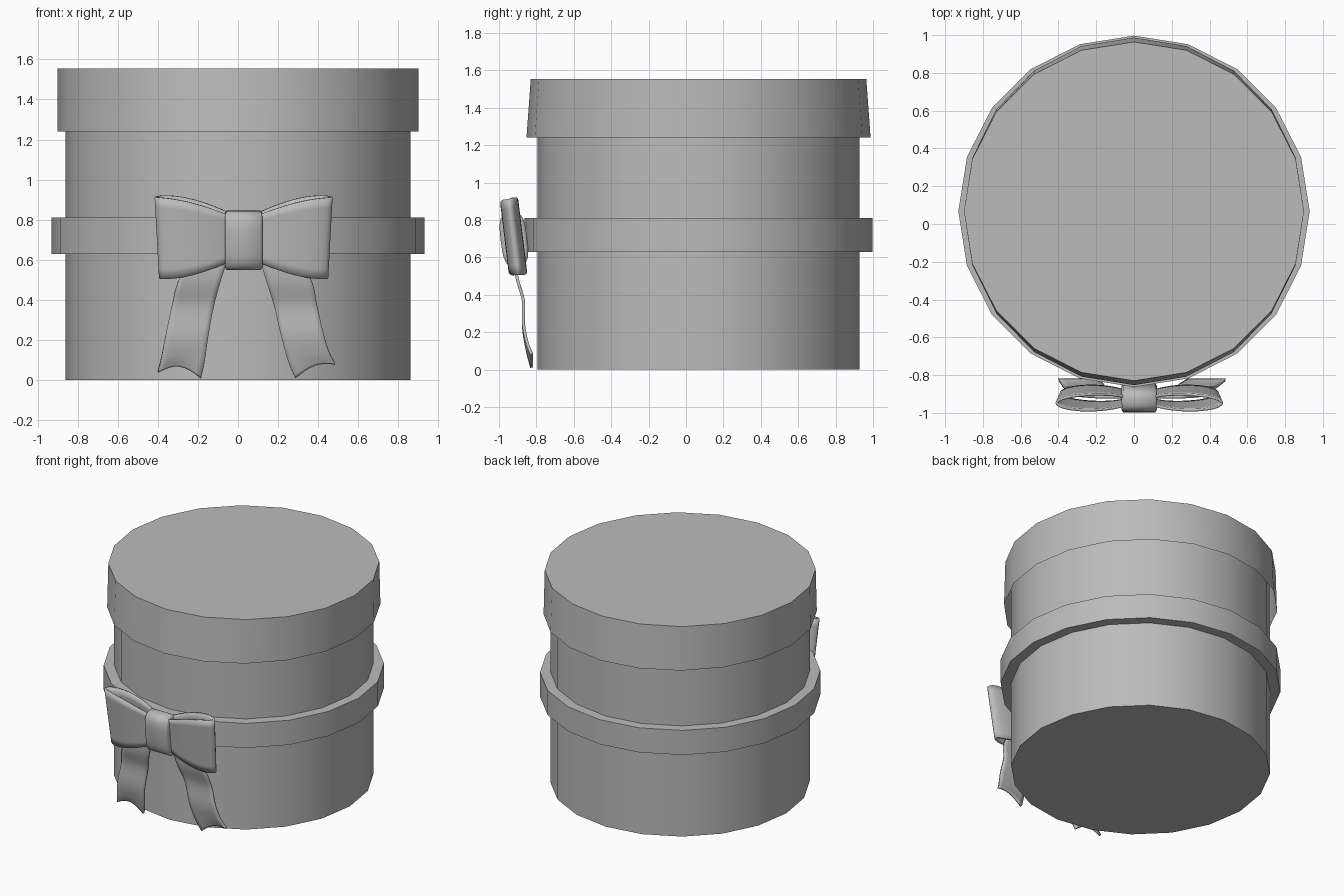
import bpy, bmesh, math
from mathutils import Vector

cube = bpy.data.objects.get("Cube")
if cube:
    bpy.data.objects.remove(cube, do_unlink=True)

GREY = (0.5, 0.5, 0.5, 1)
grey = bpy.data.materials.new("plain grey")
grey.use_nodes = True
grey.diffuse_color = GREY
grey.node_tree.nodes["Principled BSDF"].inputs["Base Color"].default_value = GREY

SIDES = 20
BOX_Y = 0.067                              # centre of the round box
BOW = Vector((0.028, -0.922, 0.71))        # centre of the bow
TILT = 0.122                               # the bow leans forward at the top


def finish(name, bm, angle=35):
    bmesh.ops.recalc_face_normals(bm, faces=bm.faces)
    mesh = bpy.data.meshes.new(name)
    bm.to_mesh(mesh)
    bm.free()
    mesh.materials.append(grey)
    obj = bpy.data.objects.new(name, mesh)
    bpy.context.collection.objects.link(obj)
    bpy.ops.object.select_all(action='DESELECT')
    bpy.context.view_layer.objects.active = obj
    obj.select_set(True)
    bpy.ops.object.shade_smooth_by_angle(angle=math.radians(angle))
    return obj


def ring(bm, rx, ry, z):
    verts = []
    for i in range(SIDES):
        a = math.tau * i / SIDES + math.pi / 2
        verts.append(bm.verts.new((rx * math.cos(a), BOX_Y + ry * math.sin(a), z)))
    return verts


def bridge(bm, a, b):
    n = len(a)
    for i in range(n):
        bm.faces.new((a[i], a[(i + 1) % n], b[(i + 1) % n], b[i]))


def drum(name, low, high, cap_low=True):
    bm = bmesh.new()
    a, b = ring(bm, *low), ring(bm, *high)
    bridge(bm, a, b)
    if cap_low:
        bm.faces.new(a)
    bm.faces.new(b)
    finish(name, bm)


def sheet(name, rows, thickness):
    bm = bmesh.new()
    grid = [[bm.verts.new(p) for p in row] for row in rows]
    for a, b in zip(grid, grid[1:]):
        for i in range(len(a) - 1):
            bm.faces.new((a[i], a[i + 1], b[i + 1], b[i]))
    bmesh.ops.remove_doubles(bm, verts=bm.verts, dist=0.0001)
    mod = finish(name, bm, 50).modifiers.new("thickness", 'SOLIDIFY')
    mod.thickness = thickness
    mod.offset = 0


def smooth_path(points, steps=6):
    # Catmull-Rom curve through the points
    pts = [Vector(p) for p in points]
    pts = [2 * pts[0] - pts[1]] + pts + [2 * pts[-1] - pts[-2]]
    out = []
    for p0, p1, p2, p3 in zip(pts, pts[1:], pts[2:], pts[3:]):
        for s in range(steps):
            t = s / steps
            out.append(0.5 * (2 * p1 + (p2 - p0) * t
                              + (2 * p0 - 5 * p1 + 4 * p2 - p3) * t * t
                              + (3 * p1 - p0 - 3 * p2 + p3) * t ** 3))
    return out + [pts[-2]]


def lean(x, y, z):
    # local bow coordinates to the model, leaning back at the bottom
    return (BOW.x + x, BOW.y + y - TILT * z, BOW.z + z + TILT * y)


# Round box, open-bottomed lid and the ribbon band around the middle
drum("box_body", (0.86, 0.86, 0), (0.86, 0.86, 1.5))
drum("lid", (0.9, 0.92, 1.24), (0.9, 0.897, 1.555), cap_low=False)
drum("ribbon_band", (0.93, 0.93, 0.63), (0.93, 0.93, 0.81))


# Bow loops: ribbon rings that flare away from the knot
def bow_loop(name, side):
    rows = []
    for i in range(33):
        a = math.tau * i / 32
        s = (1 - math.cos(a)) / 2
        depth = math.sin(a)
        half = 0.108 + 0.095 * math.sin(s * math.pi / 2)
        row = []
        for j in range(9):
            v = j / 4 - 1
            x = 0.05 + (0.376 + 0.011 * v) * s
            z = v * (half + 0.009 * max(0, depth))
            row.append(lean(side * x, 0.042 * depth, z))
        rows.append(row)
    sheet(name, rows, 0.014)


bow_loop("bow_loop_right", -1)
bow_loop("bow_loop_left", 1)

# Knot: rounded band wrapped around the middle of the bow
bm = bmesh.new()
ends = []
for x in (-0.093, -0.085, 0.085, 0.093):
    shrink = 0.012 if abs(x) > 0.09 else 0
    loop = []
    for i in range(32):
        a = math.tau * i / 32
        c, s = math.cos(a), math.sin(a)
        y = (0.07 - shrink) * math.copysign(abs(c) ** 0.7, c)
        z = (0.147 - shrink) * math.copysign(abs(s) ** 0.6, s) - 0.013
        loop.append(bm.verts.new(lean(x, y, z)))
    ends.append(loop)
for a, b in zip(ends, ends[1:]):
    bridge(bm, a, b)
bm.faces.new(ends[0])
bm.faces.new(ends[-1])
finish("bow_knot", bm, 60)

# Hanging ribbon tails, waving in depth, with a notched end
WAVE = smooth_path([(-0.915, 0.66), (-0.905, 0.5), (-0.87, 0.37),
                    (-0.868, 0.22), (-0.848, 0.1), (-0.825, 0.02)])


def tail(name, outer, inner, notch):
    rows = []
    left, right = smooth_path(outer), smooth_path(inner)
    last = len(left) - 1
    for k, (a, b, wave) in enumerate(zip(left, right, WAVE)):
        w = max(0, k / last * 3 - 2)
        row = []
        for j in range(9):
            u = j / 8
            p = a.lerp(b, u)
            row.append((p[0], wave[0], p[1] + notch * w * math.sin(math.pi * u)))
        rows.append(row)
    sheet(name, rows, 0.016)


tail("tail_right",
     [(-0.2, 0.66), (-0.295, 0.5), (-0.33, 0.37), (-0.362, 0.22), (-0.383, 0.11), (-0.4, 0.04)],
     [(-0.03, 0.66), (-0.085, 0.5), (-0.12, 0.37), (-0.148, 0.22), (-0.165, 0.1), (-0.185, 0.01)],
     0.045)
tail("tail_left",
     [(0.27, 0.66), (0.365, 0.5), (0.395, 0.37), (0.425, 0.24), (0.455, 0.14), (0.485, 0.08)],
     [(0.09, 0.66), (0.14, 0.5), (0.18, 0.37), (0.215, 0.22), (0.248, 0.1), (0.285, 0.01)],
     0.03)
